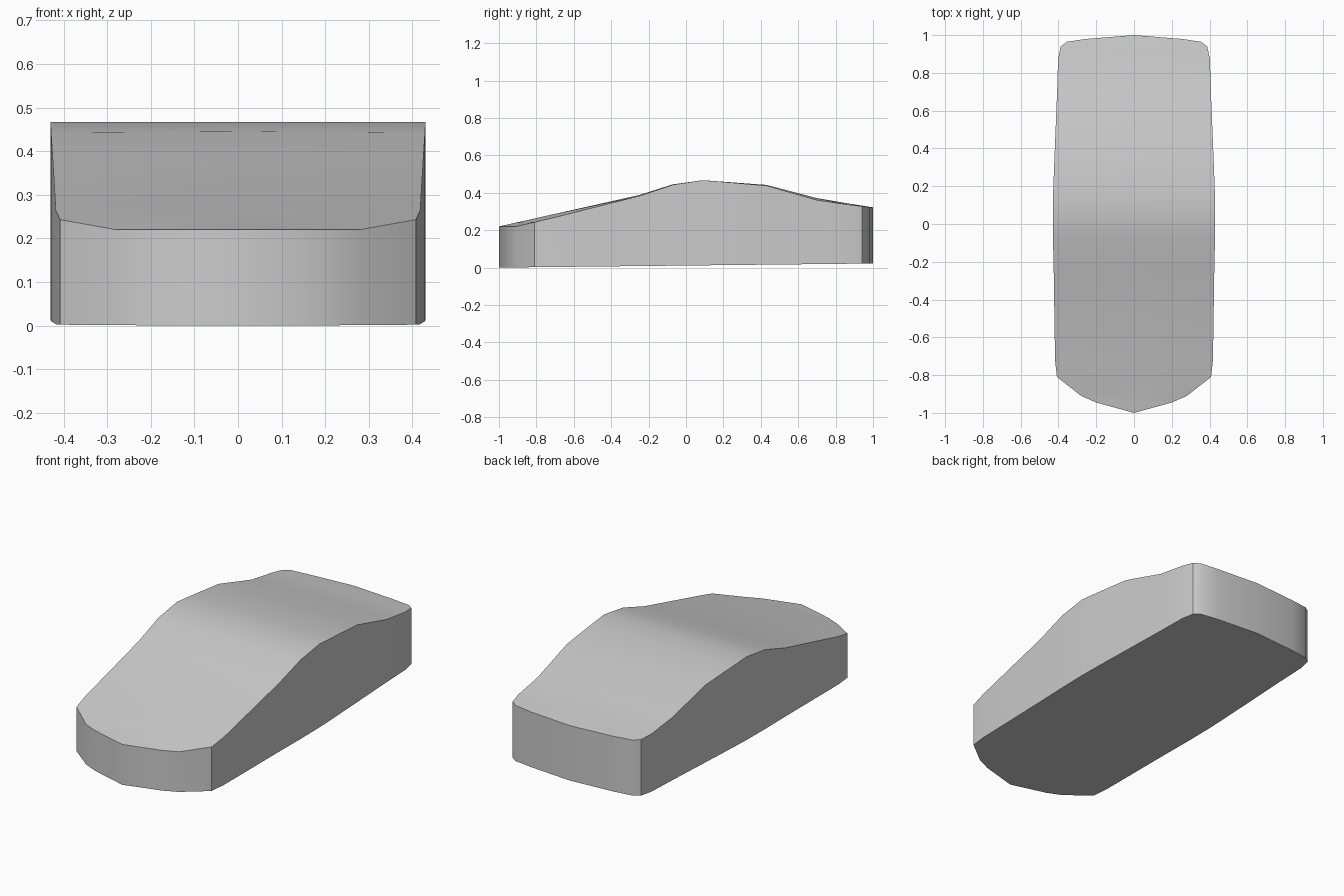
import bpy, bmesh, math

if "Cube" in bpy.data.objects:
    bpy.data.objects.remove(bpy.data.objects["Cube"])

# Stations along the body: y, half width, top height at the edge
STATIONS = [
    (-1.0, 0, .22), (-.945, .2, .22), (-.91, .28, .22), (-.81, .408, .243),
    (-.72, .418, .264), (-.25, .425, .383), (-.07, .429, .443), (.09, .43, .467),
    (.20, .427, .458), (.43, .418, .438), (.70, .407, .361), (.87, .402, .336),
    (.94, .388, .328), (.965, .355, .325), (.98, .25, .323), (1.0, 0, .322),
]
# Slightly crowned centre line of the roof
RIDGE = [(-1, .22), (-.25, .388), (-.07, .445), (.09, .467), (.43, .442), (.72, .366), (1, .322)]


def ridge_height(y):
    for (y0, z0), (y1, z1) in zip(RIDGE, RIDGE[1:]):
        if y <= y1:
            return z0 + (z1 - z0) * (y - y0) / (y1 - y0)
    return RIDGE[-1][1]


def floor_height(y):
    return .011 * (y + 1)


# Closed ring per station: top left, ridge, top right, bottom right, bottom left
bm = bmesh.new()
rings = []
for y, w, z in STATIONS:
    b = floor_height(y)
    pts = [(-w, z), (0, ridge_height(y)), (w, z), (w, b), (0, b), (-w, b)]
    rings.append([bm.verts.new((x, y, h)) for x, h in pts])
for a, b in zip(rings, rings[1:]):
    for i in range(6):
        j = (i + 1) % 6
        bm.faces.new((a[i], a[j], b[j], b[i]))

# Close the tips, where the rings collapse to a line
bmesh.ops.remove_doubles(bm, verts=bm.verts[:], dist=.0005)
bmesh.ops.recalc_face_normals(bm, faces=bm.faces[:])

mesh = bpy.data.meshes.new("car_body")
bm.to_mesh(mesh)
bm.free()
body = bpy.data.objects.new("car_body", mesh)
bpy.context.collection.objects.link(body)
bpy.context.view_layer.objects.active = body
body.select_set(True)
bpy.ops.object.shade_smooth_by_angle(angle=math.radians(35))
